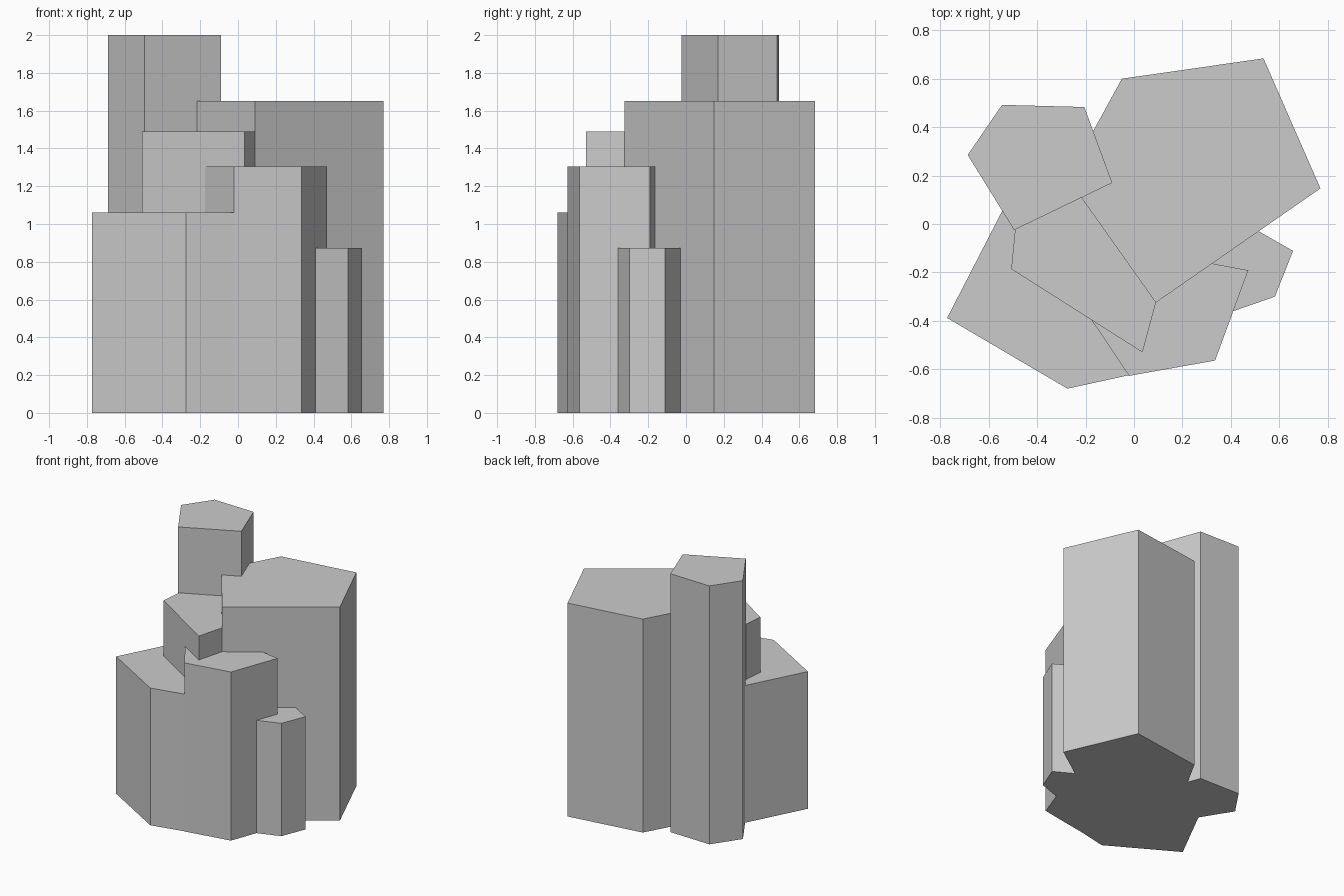
import bpy, bmesh

if "Cube" in bpy.data.objects:
    bpy.data.objects.remove(bpy.data.objects["Cube"])


def column(name, height, outline):
    """Upright flat-sided stone column extruded from a footprint."""
    bm = bmesh.new()
    base = bm.faces.new([bm.verts.new((x, y, 0)) for x, y in outline])
    top = bmesh.ops.extrude_face_region(bm, geom=[base], use_keep_orig=True)
    verts = [v for v in top["geom"] if isinstance(v, bmesh.types.BMVert)]
    bmesh.ops.translate(bm, verts=verts, vec=(0, 0, height))
    bmesh.ops.recalc_face_normals(bm, faces=bm.faces)
    mesh = bpy.data.meshes.new(name)
    bm.to_mesh(mesh)
    bm.free()
    bpy.context.collection.objects.link(bpy.data.objects.new(name, mesh))


# Tallest column, back left
column("tallest_column", 2.0,
       [(-0.495, -0.025), (-0.09, 0.17), (-0.205, 0.483), (-0.545, 0.492), (-0.687, 0.285)])
# Wide column, back right
column("wide_column", 1.652,
       [(0.09, -0.325), (0.77, 0.147), (0.535, 0.684), (-0.05, 0.6), (-0.275, 0.19)])
# Middle column wedged between its neighbours
column("middle_column", 1.49,
       [(-0.507, -0.186), (0.035, -0.53), (0.1, -0.29), (-0.2, 0.2), (-0.485, 0.04)])
# Front column
column("front_column", 1.305,
       [(-0.02, -0.627), (0.335, -0.564), (0.472, -0.191), (0.1, -0.122), (-0.2, -0.36)])
# Low column, front left
column("left_column", 1.062,
       [(-0.772, -0.388), (-0.275, -0.68), (0.0, -0.62), (0.0, -0.2), (-0.5, 0.14)])
# Shortest column, right
column("short_column", 0.873,
       [(0.33, -0.388), (0.582, -0.3), (0.657, -0.111), (0.45, 0.007), (0.31, -0.14)])
